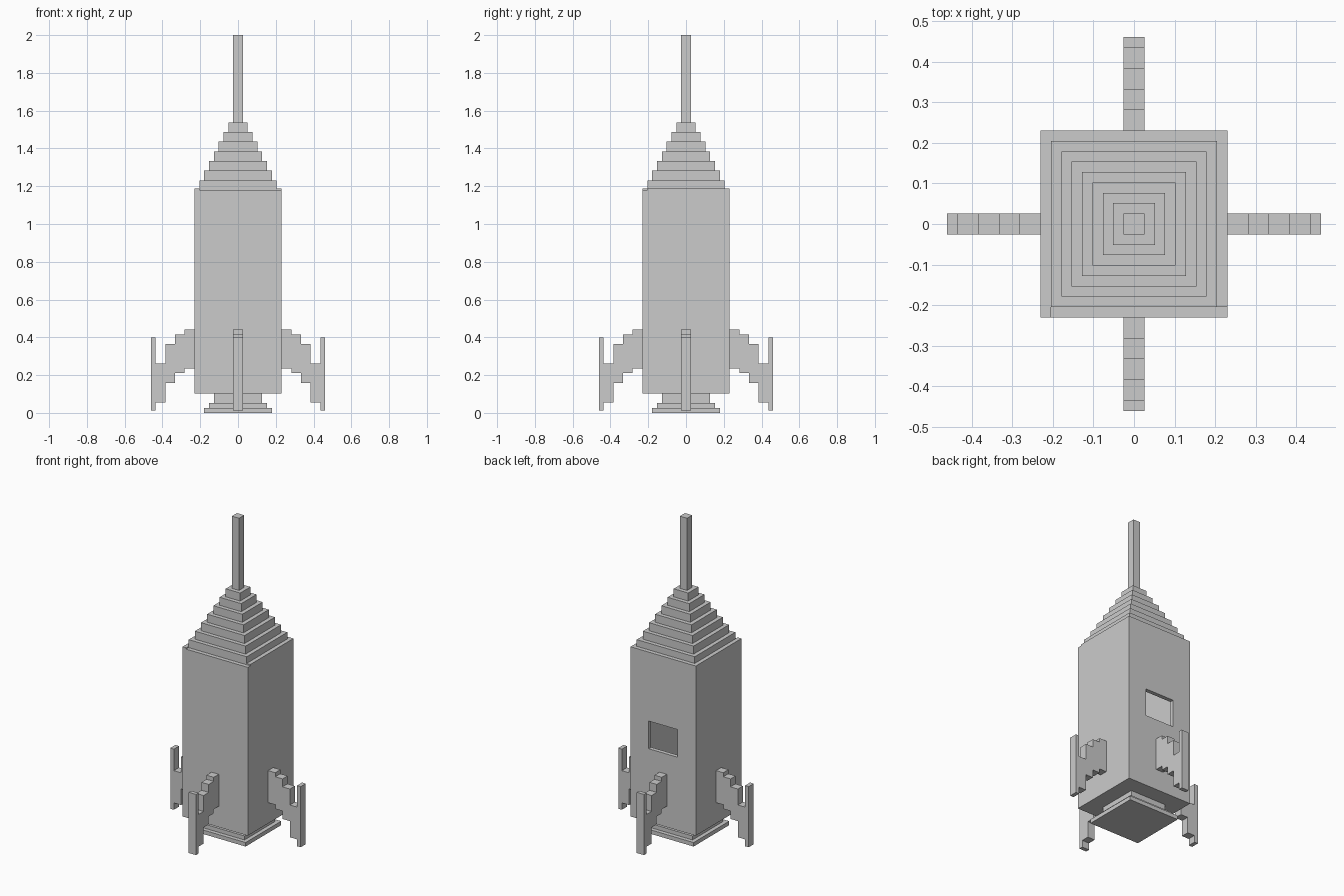
import bpy, bmesh, math
from mathutils import Matrix

if "Cube" in bpy.data.objects:
    bpy.data.objects.remove(bpy.data.objects["Cube"])

U = 2 / 78            # half-block module that every part is sized in
OUT, INN = 9 * U, 8 * U


def add_object(name, bm):
    bmesh.ops.recalc_face_normals(bm, faces=bm.faces)
    mesh = bpy.data.meshes.new(name)
    bm.to_mesh(mesh)
    bm.free()
    obj = bpy.data.objects.new(name, mesh)
    bpy.context.collection.objects.link(obj)
    return obj


def box(name, x, y, z):
    """Box from (min, max) ranges on each axis."""
    bm = bmesh.new()
    bmesh.ops.create_cube(bm, size=1)
    for v in bm.verts:
        for i, (lo, hi) in enumerate((x, y, z)):
            v.co[i] = lo if v.co[i] < 0 else hi
    return add_object(name, bm)


def square_slab(name, half, z0, z1):
    return box(name, (-half, half), (-half, half), (z0, z1))


def extrude_faces(bm, vec):
    faces = bm.faces[:]
    res = bmesh.ops.extrude_face_region(bm, geom=faces, use_keep_orig=True)
    verts = [g for g in res["geom"] if isinstance(g, bmesh.types.BMVert)]
    bmesh.ops.translate(bm, verts=verts, vec=vec)


# Hollow body: floor and thin wall panels
z0, z_front, z_top = 4 * U, 46 * U, 1.188
square_slab("body_floor", INN, z0, z0 + U)
box("front_wall", (-INN, OUT), (-OUT, -INN), (z0, z_front))
box("left_wall", (-OUT, -INN), (-OUT, OUT), (z0, z_top))
box("right_wall", (INN, OUT), (-INN, INN), (z0, z_top))

# Back wall with a window opening through to the hollow interior
bm = bmesh.new()


def ring(x0, x1, za, zb):
    return [bm.verts.new((x, INN, z)) for x, z in ((x0, za), (x1, za), (x1, zb), (x0, zb))]


outer = ring(-INN, OUT, z0, z_top)
inner = ring(-4 * U, 4 * U, 0.57, 0.747)
for i in range(4):
    j = (i + 1) % 4
    bm.faces.new((outer[i], outer[j], inner[j], inner[i]))
extrude_faces(bm, (0, U, 0))
add_object("back_wall", bm)

# Stepped nose and mast
for i in range(7):
    square_slab(f"nose_step_{i + 1}", (8 - i) * U, (46 + 2 * i) * U, (48 + 2 * i) * U)
square_slab("mast", U, 60 * U, 78 * U)

# Stepped nozzle
for i, (half, a, b) in enumerate(((7, 0, 1), (6, 1, 2), (5, 2, 4))):
    square_slab(f"nozzle_step_{i + 1}", half * U, a * U, b * U)

# Four stepped fins, one outline turned around the body
FIN = [(0.231, 0.282, 0.236, 0.441), (0.282, 0.333, 0.21, 0.415),
       (0.333, 0.385, 0.159, 0.364), (0.385, 0.436, 0.056, 0.262),
       (0.436, 0.4615, 0.012, 0.40)]
top = [p for a, b, _, t in FIN for p in ((a, t), (b, t))]
bottom = [p for a, b, s, _ in FIN for p in ((a, s), (b, s))]
for k, side in enumerate(("right", "back", "left", "front")):
    bm = bmesh.new()
    bm.faces.new([bm.verts.new((x, -U, z)) for x, z in bottom + top[::-1]])
    extrude_faces(bm, (0, 2 * U, 0))
    bm.transform(Matrix.Rotation(k * math.pi / 2, 4, "Z"))
    add_object(f"{side}_fin", bm)
